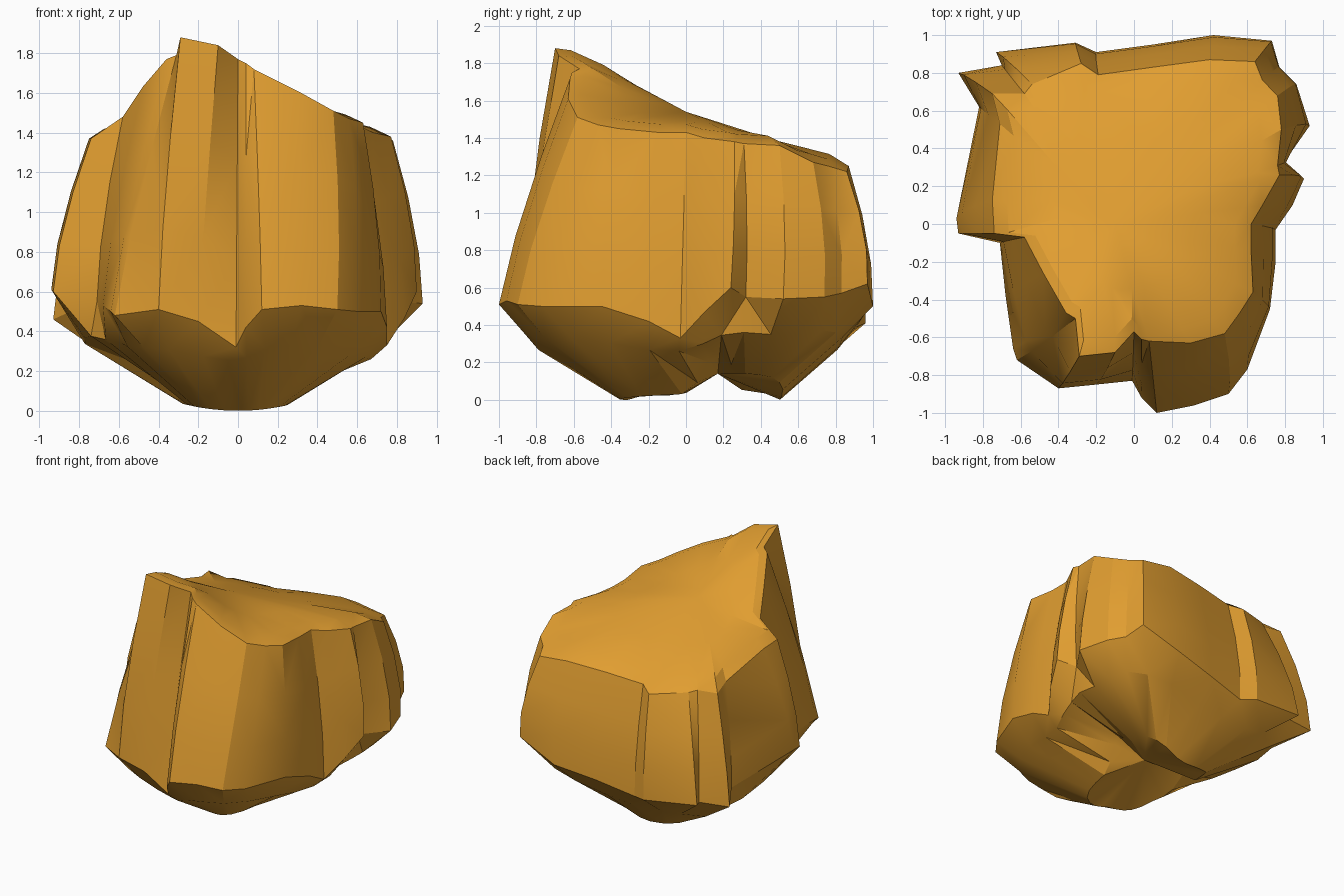
import bpy
import bmesh
import math
from mathutils import Vector

if "Cube" in bpy.data.objects:
    bpy.data.objects.remove(bpy.data.objects["Cube"], do_unlink=True)

# Widest outline of the boulder, counter-clockwise from the front crack
foot_outline = [
    (-.01, -.83, .32), (.04, -.92, .42), (.12, -1, .51), (.32, -.96, .53),
    (.5, -.9, .51), (.6, -.77, .5), (.72, -.45, .5), (.75, -.2, .42),
    (.75, -.03, .33), (.84, .1, .47), (.9, .24, .6), (.79, .32, .55),
    (.93, .52, .54), (.86, .74, .55), (.77, .83, .57), (.73, .97, .62),
    (.42, 1, .5), (.1, .95, .45), (-.2, .91, .39), (-.31, .96, .41),
    (-.73, .91, .46), (-.7, .84, .45), (-.93, .8, .46), (-.82, .62, .51),
    (-.94, .03, .61), (-.93, -.05, .6), (-.71, -.1, .55), (-.68, -.38, .53),
    (-.64, -.66, .5), (-.62, -.72, .48), (-.4, -.87, .51), (-.2, -.85, .45),
]

# Cliff rim, one point above each outline point
rim_outline = [
    (0, -.57, 1.77), (.04, -.61, 1.75), (.08, -.62, 1.72), (.3, -.63, 1.61),
    (.48, -.58, 1.51), (.56, -.47, 1.47), (.63, -.36, 1.45), (.62, -.15, 1.43),
    (.62, 0, 1.43), (.68, .1, 1.4), (.77, .26, 1.38), (.76, .31, 1.37),
    (.78, .5, 1.36), (.76, .68, 1.27), (.68, .76, 1.25), (.64, .86, 1.22),
    (.4, .87, 1.25), (.1, .83, 1.23), (-.19, .79, 1.2), (-.28, .85, 1.17),
    (-.54, .74, 1.21), (-.58, .69, 1.22), (-.75, .69, 1.24), (-.71, .53, 1.26),
    (-.75, .13, 1.37), (-.74, -.05, 1.37), (-.58, -.07, 1.48), (-.48, -.26, 1.63),
    (-.36, -.47, 1.77), (-.31, -.5, 1.79), (-.29, -.7, 1.88), (-.1, -.68, 1.84),
]

foot = [Vector(p) for p in foot_outline]
rim = [Vector(p) for p in rim_outline]
top_centre = Vector((-.1, 0, 1.54))
bottom_centre = Vector((.05, .17, .14))


def wall_ring(amount, bulge):
    """Ring part of the way up the cliff, pushed slightly outwards."""
    ring = []
    for low, high in zip(foot, rim):
        point = low.lerp(high, amount)
        ring.append(Vector((point.x * bulge, point.y * bulge, point.z)))
    return ring


def softened(ring, reach):
    """Average each point with its neighbours to even out a jagged ring."""
    count = len(ring)
    span = range(-reach, reach + 1)
    return [sum((ring[(i + k) % count] for k in span), Vector()) / len(span)
            for i in range(count)]


def top_ring(outline, amount, lift):
    """Ring on the sloping top, between the rim and the centre."""
    return [p.lerp(top_centre, amount) + Vector((0, 0, lift)) for p in outline]


def keel_point(p):
    """Low point on the underside: a valley between two keels, and a hollow
    flank at the back on the left side."""
    x, y = p.x * .34, p.y * .45 + .08
    valley = math.exp(-((y - .16) / .09) ** 2)
    hollow = max(x, 0) * min(max(y / .2, 0), 1)
    return Vector((x, y, .45 * x * x + .12 * valley + .33 * hollow))


def shoulder_point(p):
    return Vector((p.x * .86, p.y * .86, p.z * .64))


def make_material(name, colour):
    material = bpy.data.materials.new(name)
    material.use_nodes = True
    material.diffuse_color = colour
    material.node_tree.nodes["Principled BSDF"].inputs["Base Color"].default_value = colour
    return material


def loft(name, rings, bottom, top, material):
    """Skin closed rings from bottom to top and close both ends with fans."""
    bm = bmesh.new()
    loops = [[bm.verts.new(p) for p in ring] for ring in rings]
    count = len(loops[0])
    first, last = bm.verts.new(bottom), bm.verts.new(top)
    for i in range(count):
        j = (i + 1) % count
        for lower, upper in zip(loops, loops[1:]):
            bm.faces.new((lower[i], lower[j], upper[j], upper[i]))
        bm.faces.new((first, loops[0][j], loops[0][i]))
        bm.faces.new((last, loops[-1][i], loops[-1][j]))
    bmesh.ops.triangulate(bm, faces=bm.faces[:])
    bmesh.ops.recalc_face_normals(bm, faces=bm.faces[:])
    # Rest the lowest point on the ground
    ground = min(v.co.z for v in bm.verts)
    bmesh.ops.translate(bm, verts=bm.verts[:], vec=(0, 0, -ground))
    mesh = bpy.data.meshes.new(name)
    bm.to_mesh(mesh)
    bm.free()
    mesh.materials.append(material)
    obj = bpy.data.objects.new(name, mesh)
    bpy.context.collection.objects.link(obj)
    return obj


# Underside, cliff and top joined as one boulder
rings = [
    [keel_point(p) for p in softened(foot, 1)],
    [shoulder_point(p) for p in softened(foot, 1)],
    foot,
    wall_ring(.3, 1.03),
    wall_ring(.65, 1.03),
    rim,
    top_ring(rim, .12, .03),
    top_ring(softened(rim, 2), .45, .02),
]
ochre = make_material("ochre_stone", (.75, .34, .03, 1))
boulder = loft("boulder", rings, bottom_centre, top_centre, ochre)

bpy.ops.object.select_all(action="DESELECT")
boulder.select_set(True)
bpy.context.view_layer.objects.active = boulder
bpy.ops.object.shade_smooth_by_angle(angle=math.radians(25))
